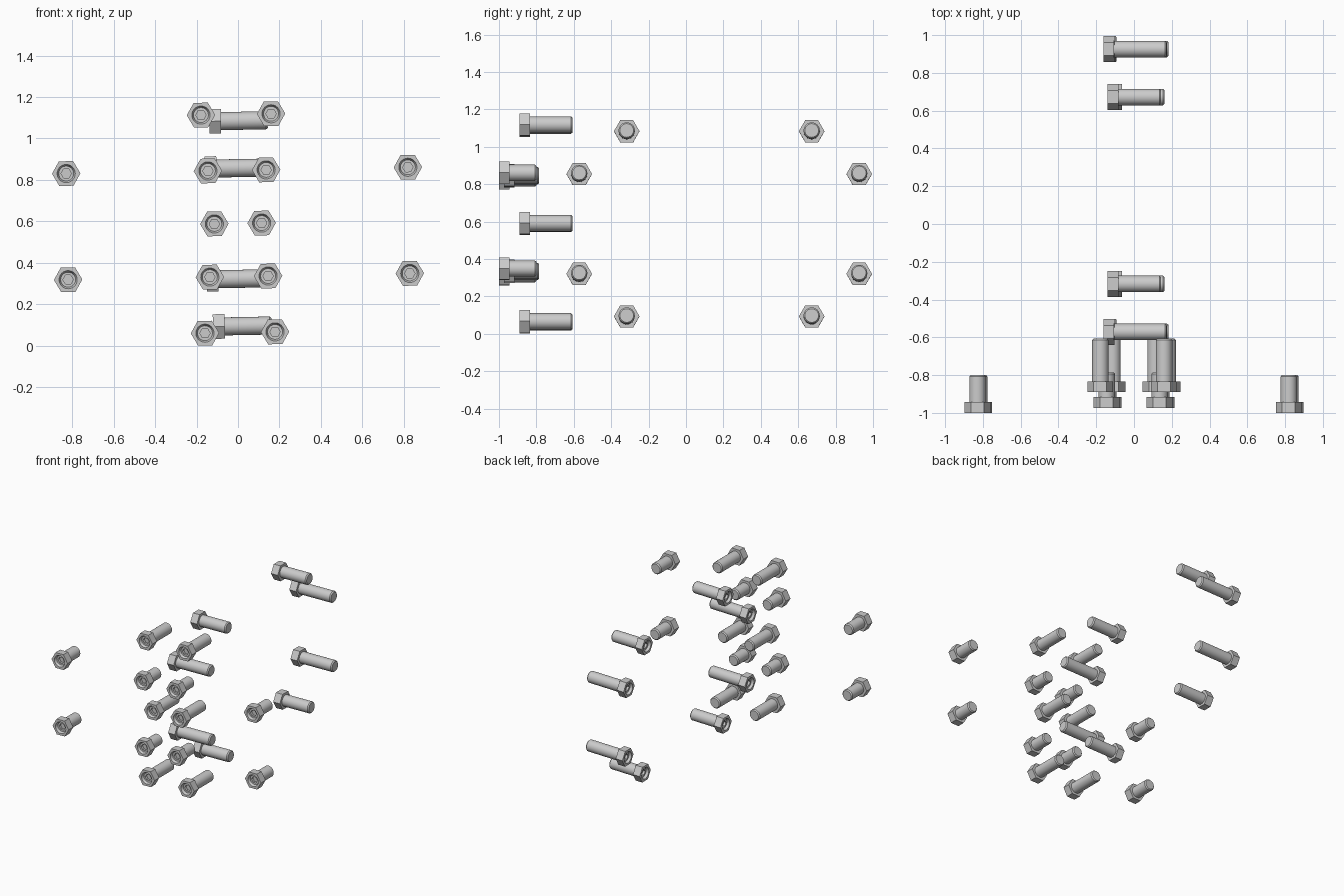
import bpy, bmesh, math
from mathutils import Matrix, Vector

if "Cube" in bpy.data.objects:
    bpy.data.objects.remove(bpy.data.objects["Cube"])

N = 24                       # points per ring
HEX_R, SHAFT_R, HEAD_T = 0.0685, 0.0435, 0.057
CENTRE_Z = 0.59
TILT = Matrix.Rotation(-math.radians(1.05), 4, 'Y')   # whole set leans slightly


def ring(bm, r, d, hexagon):
    """Ring at depth d along the bolt axis, hexagonal or round."""
    verts = []
    for i in range(N):
        a = 2 * math.pi * i / N
        k = r
        if hexagon:
            k = r * math.cos(math.pi / 6) / math.cos(a % (math.pi / 3) - math.pi / 6)
        verts.append(bm.verts.new((k * math.cos(a), k * math.sin(a), d)))
    return verts


def bolt(name, pos, length, sideways):
    """Socketed hex bolt; pos is the head face, the shaft runs along +y or +x."""
    profile = [(0.025, 0.036, True), (0.025, 0.018, True), (0.036, 0.018, False),
               (0.044, 0.0, False), (HEX_R, 0.0, True), (HEX_R, HEAD_T, True),
               (SHAFT_R, HEAD_T, False), (SHAFT_R, length - 0.008, False),
               (SHAFT_R - 0.007, length, False)]
    bm = bmesh.new()
    rings = [ring(bm, *p) for p in profile]
    for a, b in zip(rings, rings[1:]):
        for i in range(N):
            j = (i + 1) % N
            bm.faces.new((a[i], a[j], b[j], b[i]))
    bm.faces.new(rings[0])
    bm.faces.new(rings[-1])
    bmesh.ops.recalc_face_normals(bm, faces=bm.faces)
    # bolt axes: first hex corner, second, shaft direction
    if sideways:
        axes = Matrix(((0, 0, 1), (1, 0, 0), (0, 1, 0))).to_4x4()
    else:
        axes = Matrix(((1, 0, 0), (0, 0, 1), (0, -1, 0))).to_4x4()
    bm.transform(Matrix.Translation((0, 0, CENTRE_Z)) @ TILT @ Matrix.Translation(Vector(pos)) @ axes)
    mesh = bpy.data.meshes.new(name)
    bm.to_mesh(mesh)
    bm.free()
    obj = bpy.data.objects.new(name, mesh)
    bpy.context.collection.objects.link(obj)
    bpy.ops.object.select_all(action='DESELECT')
    obj.select_set(True)
    bpy.context.view_layer.objects.active = obj
    bpy.ops.object.shade_smooth_by_angle(angle=math.radians(30))


# front-facing bolts, mirrored in x and z: name, x, z offset, head y, length
for name, x, z, y, length in [("outer_bolt", 0.824, 0.256, -1.0, 0.20),
                              ("inner_bolt", 0.1405, 0.256, -0.973, 0.188),
                              ("corner_bolt", 0.169, 0.526, -0.89, 0.283),
                              ("middle_bolt", 0.114, 0.0, -0.89, 0.283)]:
    for sx in (-1, 1):
        for sz in ((-1, 1) if z else (1,)):
            bolt(name, (sx * x, y, sz * z), length, False)

# cross bolts, mirrored in z: name, y, z offset, head x, length
for name, ys, z, x, length in [("short_cross_bolt", (-0.317, 0.672), 0.495, -0.13, 0.282),
                               ("long_cross_bolt", (-0.571, 0.926), 0.267, -0.156, 0.334)]:
    for y in ys:
        for sz in (-1, 1):
            bolt(name, (x, y, sz * z), length, True)
